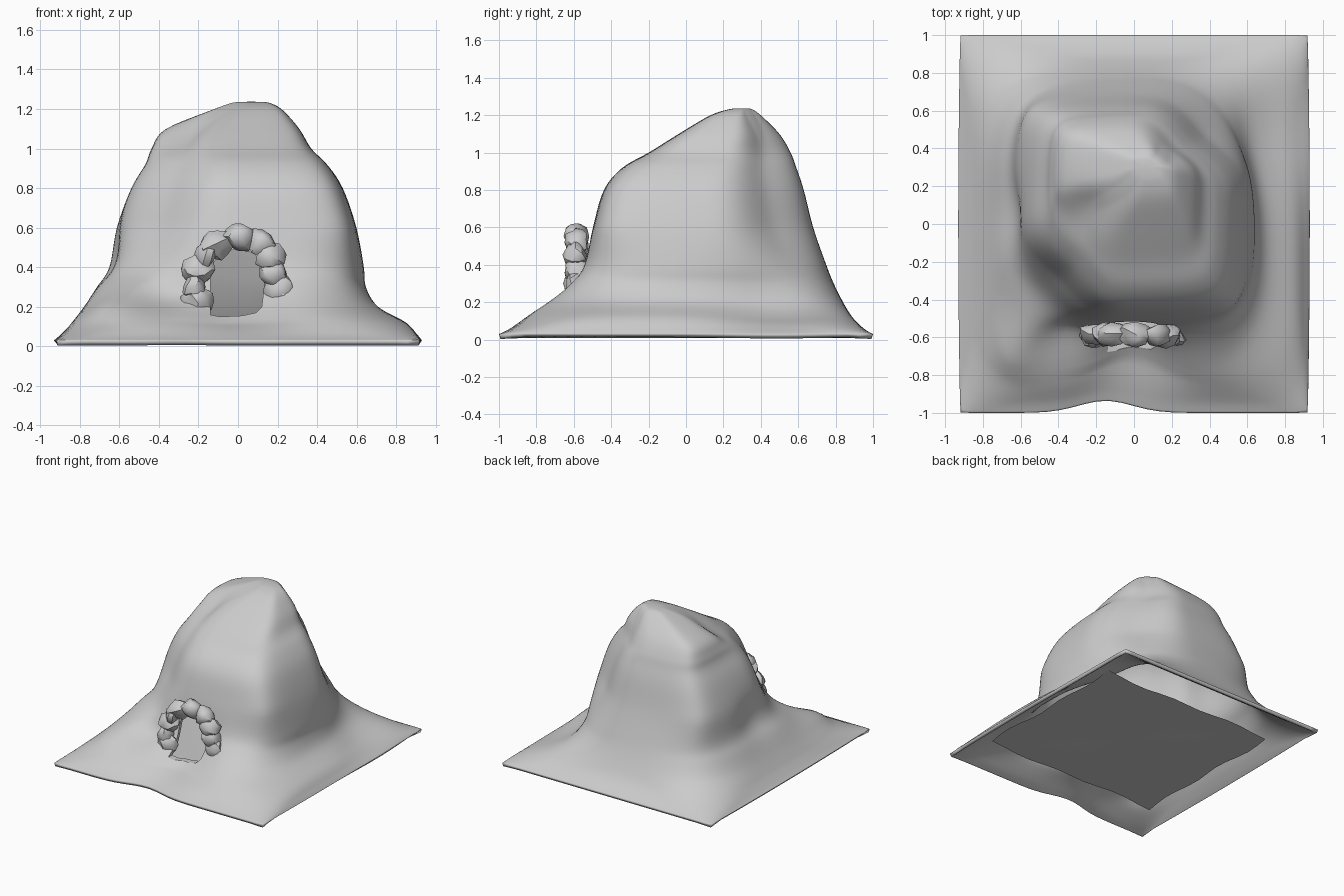
import bpy, bmesh, math, random
from mathutils import Vector

if "Cube" in bpy.data.objects:
    bpy.data.objects.remove(bpy.data.objects["Cube"])
random.seed(4)


def make(name, bm):
    bmesh.ops.recalc_face_normals(bm, faces=bm.faces)
    me = bpy.data.meshes.new(name)
    bm.to_mesh(me)
    bm.free()
    ob = bpy.data.objects.new(name, me)
    bpy.context.collection.objects.link(ob)
    return ob


def smooth(ob, deg):
    bpy.ops.object.select_all(action='DESELECT')
    ob.select_set(True)
    bpy.context.view_layer.objects.active = ob
    bpy.ops.object.shade_smooth_by_angle(angle=math.radians(deg))


# Contour levels of the mound: z, left, right, front, back, corner roundness (1/exponent)
LEVELS = [
    (0.03, -0.92, 0.92, -1.00, 1.00, 0.003),
    (0.06, -0.89, 0.90, -0.94, 0.95, 0.07),
    (0.12, -0.84, 0.85, -0.86, 0.89, 0.17),
    (0.20, -0.78, 0.71, -0.77, 0.84, 0.26),
    (0.30, -0.72, 0.65, -0.65, 0.79, 0.32),
    (0.40, -0.66, 0.64, -0.56, 0.75, 0.35),
    (0.60, -0.62, 0.60, -0.50, 0.68, 0.37),
    (0.80, -0.54, 0.53, -0.44, 0.63, 0.39),
    (0.92, -0.47, 0.45, -0.34, 0.59, 0.40),
    (1.00, -0.44, 0.37, -0.20, 0.56, 0.41),
    (1.10, -0.37, 0.31, -0.04, 0.50, 0.42),
    (1.20, -0.12, 0.22, 0.13, 0.40, 0.46),
    (1.235, -0.02, 0.15, 0.24, 0.35, 0.5),
]
# Sculpted dents and bumps: centre, radius, push vector
SCULPT = [
    ((-0.38, -0.66, 0.25), 0.16, (0.02, 0.10, -0.02)),
    ((-0.60, -0.66, 0.22), 0.16, (-0.04, -0.06, 0)),
    ((-0.02, -0.76, 0.20), 0.23, (0, 0.16, -0.02)),
    ((-0.62, 0.05, 0.45), 0.18, (0.04, 0, 0)),
    ((0.80, 0.50, 0.14), 0.32, (-0.09, 0, -0.02)),
    ((-0.28, 0.08, 1.06), 0.14, (0.03, 0.03, -0.02)),
]


def catmull(a, b, c, d, t):
    return [0.5 * (2*q + (r-p)*t + (2*p-5*q+4*r-s)*t*t + (3*q-p-3*r+s)*t**3)
            for p, q, r, s in zip(a, b, c, d)]


def levels(steps):
    n = len(LEVELS)
    for i in range(n - 1):
        for k in range(steps):
            yield catmull(LEVELS[max(i-1, 0)], LEVELS[i], LEVELS[i+1],
                          LEVELS[min(i+2, n-1)], k / steps)
    yield LEVELS[-1]


def perimeter(n):
    side = [(-1 + 2*i/n) for i in range(n)]
    return ([(t, -1) for t in side] + [(1, t) for t in side]
            + [(-t, 1) for t in side] + [(-1, -t) for t in side])


# Hollow mound lofted through the contour levels
bm = bmesh.new()
rings = []
for z, xl, xr, yf, yb, rnd in levels(5):
    ring = []
    for u, v in perimeter(28):
        # front-left and back-right corners are leaner, the other two fuller
        s = math.sin(math.pi/2 * u * v) * min(1, max(0, (z - 0.2) / 0.4))
        n = 1 / min(0.72, max(0.003, rnd * (1 + (0.75 if s > 0 else 0.5) * s)))
        k = (abs(u)**n + abs(v)**n) ** (-1/n)
        p = Vector(((xl+xr)/2 + u*k*(xr-xl)/2, (yf+yb)/2 + v*k*(yb-yf)/2, z))
        # wavy front edge and gently bowed sides
        if p.y < -0.6:
            p.y += 0.08 * math.exp(-((p.x+0.15)/0.2)**2) * min(1, (-p.y-0.6)/0.3) * max(0, 1 - z/0.15)
        p.x += math.copysign(0.015, u) * (1 - v*v) * abs(u) * max(0, 1 - z/0.1)
        q = p.copy()
        fade = min(1, max(0, (z - 0.03) / 0.1))
        for c, r, push in SCULPT:
            p += Vector(push) * fade * math.exp(-((q - Vector(c)).length / r)**2)
        p.z = max(p.z, 0.03)
        ring.append(bm.verts.new(p))
    rings.append(ring)
m = len(rings[0])
for a, b in zip(rings, rings[1:]):
    for i in range(m):
        j = (i + 1) % m
        bm.faces.new((a[i], a[j], b[j], b[i]))
peak = bm.verts.new((0.07, 0.30, 1.24))
for i in range(m):
    bm.faces.new((rings[-1][i], rings[-1][(i+1) % m], peak))
mound = make("mound", bm)
relax = mound.modifiers.new("relax", 'SMOOTH')
relax.iterations = 3
relax.vertex_group = mound.vertex_groups.new(name="upper").name
mound.vertex_groups["upper"].add([v.index for v in mound.data.vertices if v.co.z > 0.15], 1, 'ADD')
sol = mound.modifiers.new("thickness", 'SOLIDIFY')
sol.thickness = 0.027
sol.offset = -1

# Arch-shaped cutter for the cave mouth
bm = bmesh.new()
prof = [(-0.14, 0.16), (-0.09, 0.15), (0.02, 0.155), (0.09, 0.17), (0.12, 0.20)]
prof += [(0.14*math.cos(a), 0.36 + 0.13*math.sin(a))
         for a in [math.pi*i/16 for i in range(17)]]
front = [bm.verts.new((x, -1.2, z)) for x, z in prof]
back = [bm.verts.new((x, 0, z)) for x, z in prof]
bm.faces.new(front)
bm.faces.new(back[::-1])
for i in range(len(prof)):
    j = (i + 1) % len(prof)
    bm.faces.new((front[i], front[j], back[j], back[i]))
cutter = make("mouth_cutter", bm)
cutter.hide_render = True
cutter.hide_viewport = True
cut = mound.modifiers.new("cave_mouth", 'BOOLEAN')
cut.operation = 'DIFFERENCE'
cut.solver = 'EXACT'
cut.object = cutter
smooth(mound, 50)

# Cave floor inside the hollow
bm = bmesh.new()
bmesh.ops.create_grid(bm, x_segments=12, y_segments=12, size=1)
for v in bm.verts:
    x, y = v.co.x, v.co.y
    v.co = (0.76*x + 0.015*math.sin(7*y), -0.06 + 0.67*y + 0.012*math.sin(8*x),
            0.07 + 0.006*math.sin(4*x + 3*y))
smooth(make("cave_floor", bm), 30)

# Rough stones around the mouth: x, z, half width, half height, tilt
STONES = [(-0.20, 0.215, 0.085, 0.085, 10), (-0.22, 0.30, 0.065, 0.065, 0),
          (-0.21, 0.39, 0.085, 0.07, 25), (-0.12, 0.515, 0.09, 0.075, 25),
          (-0.165, 0.46, 0.06, 0.07, -40), (0.01, 0.555, 0.085, 0.075, 0),
          (0.12, 0.52, 0.085, 0.07, -35), (0.17, 0.455, 0.08, 0.075, -30),
          (0.185, 0.37, 0.07, 0.075, 15), (0.20, 0.295, 0.08, 0.07, -10),
          (0.22, 0.25, 0.035, 0.04, 20)]
for i, (x, z, w, h, tilt) in enumerate(STONES):
    bm = bmesh.new()
    bmesh.ops.create_icosphere(bm, subdivisions=2, radius=1)
    lumps = [Vector([random.gauss(0, 1) for _ in range(3)]).normalized() for _ in range(9)]
    for v in bm.verts:
        # chisel flat facets off the sphere
        d = max(v.co.dot(l) for l in lumps)
        k = min(1.15, 0.82 / max(d, 0.3))
        v.co = v.co * k * random.uniform(0.96, 1.04)
        v.co = Vector((v.co.x*w, v.co.y*0.06, v.co.z*h))
    ob = make("arch_stone_%d" % (i + 1), bm)
    ob.location = (x, -0.587 + random.uniform(-0.008, 0.008), z)
    ob.rotation_euler = (0, math.radians(-tilt), 0)
    smooth(ob, 35)
